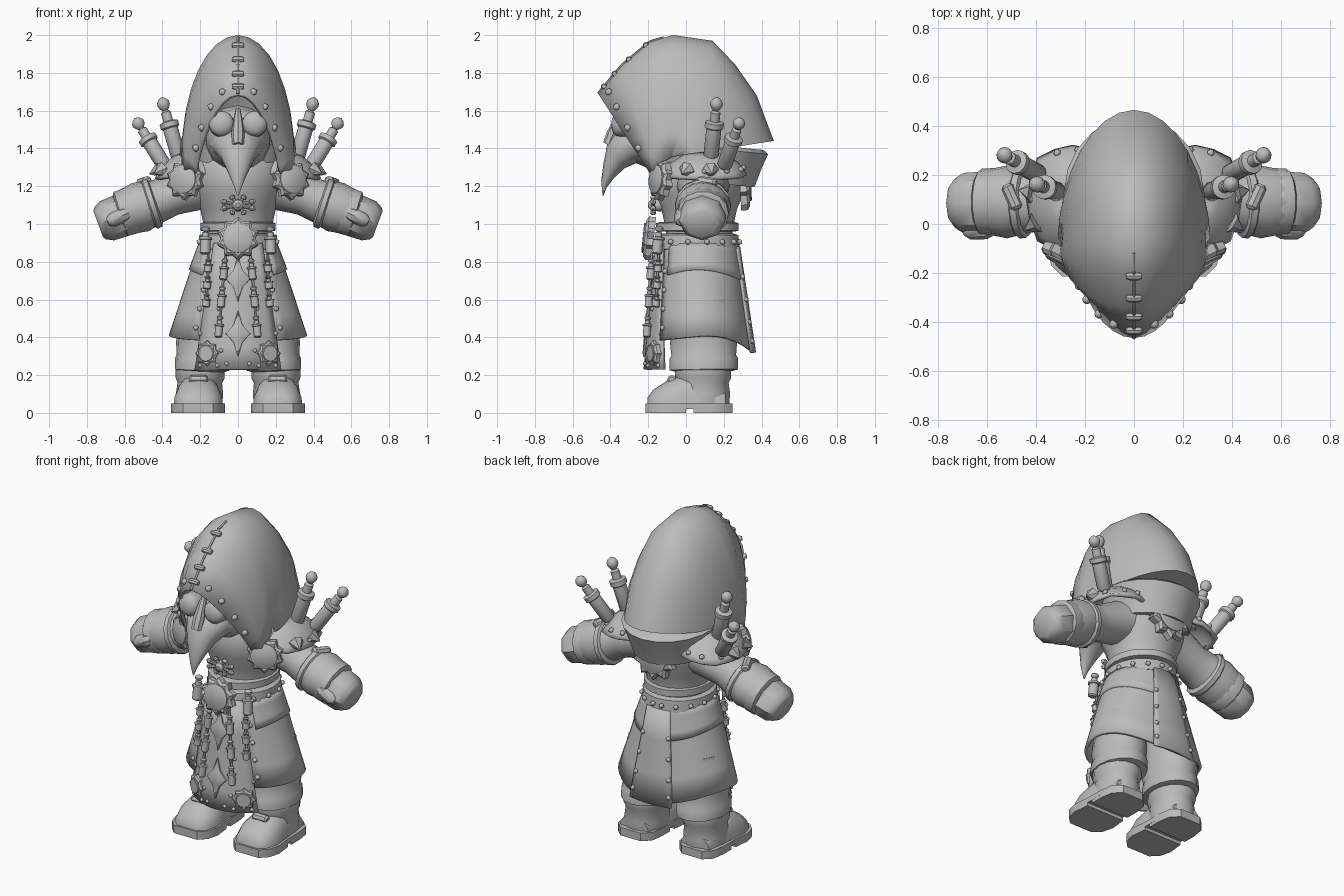
import bpy, bmesh
from math import sin, cos, pi, radians
from mathutils import Vector

if "Cube" in bpy.data.objects:
    bpy.data.objects.remove(bpy.data.objects["Cube"])

cloth = bpy.data.materials.new("plain grey")
cloth.use_nodes = True
cloth.diffuse_color = (0.5, 0.5, 0.5, 1)
cloth.node_tree.nodes["Principled BSDF"].inputs["Base Color"].default_value = (0.5, 0.5, 0.5, 1)
cloth.node_tree.nodes["Principled BSDF"].inputs["Roughness"].default_value = 0.8


def finish(name, bm, mirror=False, thick=0, angle=40):
    """Turn a bmesh into an object with smooth shading and sharp creases."""
    bmesh.ops.recalc_face_normals(bm, faces=bm.faces)
    for f in bm.faces:
        f.smooth = True
    for e in bm.edges:
        e.smooth = e.calc_face_angle(0) < radians(angle)
    me = bpy.data.meshes.new(name)
    bm.to_mesh(me)
    bm.free()
    me.materials.append(cloth)
    ob = bpy.data.objects.new(name, me)
    bpy.context.scene.collection.objects.link(ob)
    if thick:
        ob.modifiers.new("thickness", "SOLIDIFY").thickness = thick
    if mirror:
        ob.modifiers.new("mirror", "MIRROR").use_clip = False
    return ob


def skin(bm, rings, closed=True, caps=True):
    """Bridge rows of points into a surface."""
    rows = [[bm.verts.new(p) for p in ring] for ring in rings]
    n = len(rows[0])
    for a, b in zip(rows, rows[1:]):
        for i in range(n if closed else n - 1):
            j = (i + 1) % n
            bm.faces.new((a[i], a[j], b[j], b[i]))
    if closed and caps:
        bm.faces.new(rows[0])
        bm.faces.new(rows[-1])
    return rows


def turn(bm, p0, p1, prof, n=14, wide=1.0):
    """Turned shape along p0-p1; wide stretches it along y."""
    p0, p1 = Vector(p0), Vector(p1)
    d = (p1 - p0).normalized()
    u = Vector((0, 1, 0)) if abs(d.y) < 0.9 else Vector((0, 0, 1))
    u = (u - d * u.dot(d)).normalized()
    v = d.cross(u)
    skin(bm, [[p0.lerp(p1, t) + (u * cos(k * 2 * pi / n) * wide + v * sin(k * 2 * pi / n)) * max(r, 0.002)
               for k in range(n)] for t, r in prof])


def turned(name, p0, p1, prof, n=14, wide=1.0, mirror=False):
    bm = bmesh.new()
    turn(bm, p0, p1, prof, n, wide)
    return finish(name, bm, mirror)


def vial(bm, p0, p1, r):
    prof = ((0, .7), (.05, 1), (.5, 1), (.52, 1.25), (.6, 1.25), (.62, .65), (.76, .65), (.79, .35),
            (.82, .6), (.87, .82), (.92, .82), (.97, .55), (1, .1))
    turn(bm, p0, p1, [(t, k * r) for t, k in prof], 12)


def studs(name, points, r=0.016, mirror=True):
    bm = bmesh.new()
    for p in points:
        made = bmesh.ops.create_icosphere(bm, subdivisions=1, radius=r)
        bmesh.ops.translate(bm, verts=made["verts"], vec=p)
    finish(name, bm, mirror, angle=60)


def star(name, center, normal, points, outer, inner, depth, tall=1.0, mirror=False, disc=0):
    """Pointed plate facing along its normal, with an optional raised disc."""
    c, w = Vector(center), Vector(normal).normalized()
    up = (Vector((0, 0, 1)) - w * w.z).normalized()
    side = up.cross(w)
    ring = []
    for k in range(points * 2):
        a, r = k * pi / points, (inner if k % 2 else outer)
        ring.append(up * cos(a) * r * tall + side * sin(a) * r)
    bm = bmesh.new()
    skin(bm, [[c + p - w * depth for p in ring], [c + p for p in ring],
              [c + p * 0.85 + w * depth * 0.4 for p in ring]])
    if disc:
        turn(bm, c, c + w * depth * .7, ((0, disc), (.8, disc), (1, disc * .92)), 18)
    finish(name, bm, mirror)


# Hood: a fan of arches from the face opening round to the back hem
fan = ((-.465, 1.69, -.18, 1.25, .225, 1.35), (-.34, 1.84, -.17, 1.29, .285, 1.25),
       (-.19, 1.965, -.13, 1.33, .3, 1), (-.07, 2.0, -.1, 1.34, .3, .97),
       (.14, 1.97, -.08, 1.35, .295, .95), (.26, 1.845, -.07, 1.36, .3, .9),
       (.375, 1.68, -.06, 1.36, .31, 1), (.465, 1.44, -.05, 1.36, .31, 1.15))


def hood_pt(row, t):
    i = min(int(row), len(fan) - 2)
    y, z, qy, qz, w, p = (a + (b - a) * (row - i) for a, b in zip(fan[i], fan[i + 1]))
    f = max(cos(t * pi / 2), 0) ** p
    return Vector((w * sin(t * pi / 2), qy + (y - qy) * f, qz + (z - qz) * f))


bm = bmesh.new()
rows = skin(bm, [[hood_pt(r, k / 8) for k in range(-8, 9)] for r in range(len(fan))], closed=False)
bm.faces.new(rows[-1])
finish("hood", bm, thick=0.02, angle=50)
studs("hood_studs", [hood_pt(.3, t) for t in (.22, .4, .58, .74)], 0.021)
turned("mantle", (0, .11, 1.22), (0, .13, 1.42), ((0, .235), (.5, .26), (.9, .285), (1, .26)), 20, 1.08)
bm = bmesh.new()
for row in (.25, .7, 1.25, 1.85):
    p = hood_pt(row, 0)
    turn(bm, p - Vector((.032, 0, 0)), p + Vector((.032, 0, 0)), ((0, .012), (.2, .017), (.8, .017), (1, .012)), 8)
for a, b in ((0, 1), (1, 2), (2, 2.6)):
    turn(bm, hood_pt(a, 0), hood_pt(b, 0), ((0, .008), (1, .008)), 6)
finish("hood_stitches", bm)

# Mask: face, curved beak with a bridge, and round goggles
turned("mask", (0, -.02, 1.44), (0, -.32, 1.48), ((0, .18), (.5, .17), (.85, .14), (1, .08)))
bm = bmesh.new()
spine = ((-.2, 1.42, .155, .13), (-.31, 1.41, .13, .11), (-.37, 1.36, .092, .085),
         (-.41, 1.28, .055, .05), (-.435, 1.21, .025, .025), (-.44, 1.15, .004, .004))
skin(bm, [[(w * sin(k * pi / 6), y - cos(k * pi / 6) * h * .55, z + cos(k * pi / 6) * h * .75)
           for k in range(12)] for y, z, w, h in spine])
turn(bm, (0, -.33, 1.61), (0, -.41, 1.42), ((0, .012), (.3, .025), (.7, .035), (1, .03)), 8)
finish("beak", bm)
turned("goggles", (.085, -.27, 1.525), (.09, -.395, 1.535),
       ((0, .068), (.5, .068), (.75, .066), (.88, .055), (.96, .035), (1, .01)), 18, mirror=True)

# Torso and belts
turned("torso", (0, .07, .85), (0, .07, 1.42),
       ((0, .19), (.2, .175), (.4, .2), (.55, .235), (.7, .25), (.85, .23), (1, .15)), 20, 1.0)
turned("upper_belt", (0, .06, .96), (0, .06, 1.01),
       ((0, .18), (.1, .198), (.9, .198), (1, .18)), 24, 1.1)
turned("main_belt", (0, .06, .86), (0, .06, .95),
       ((0, .19), (.08, .212), (.9, .205), (1, .18)), 24, 1.06)
studs("belt_studs", [(.21 * sin(a), .06 - .226 * cos(a), .905) for a in (.9, 1.35, 1.8, 2.2, 2.6, 3.0)])


# Skirt: flared coat open at the front, with a hip drape above it
def skirt_pt(a, z, out=0):
    f = (.9 - z) / .5
    rx, ry = .205 + .165 * f + out, .21 + .055 * f + out
    return Vector((rx * sin(a), .06 + .02 * f - ry * cos(a), z))


def coat(name, top, hem, start, out, n=30):
    span = [start + (2 * pi - 2 * start) * k / n for k in range(n + 1)]
    bm = bmesh.new()
    skin(bm, [[skirt_pt(a, top + (hem(a) - top) * s, out * (.3 + .7 * s)) for a in span]
              for s in (0, .25, .5, .75, 1)], closed=False)
    finish(name, bm, thick=0.018)


def hem(a):
    return .41 - .08 * max(-cos(a), 0) ** 3 - .03 * max(cos(a), 0)


coat("coat_skirt", .9, hem, .6, 0)
coat("hip_drape", .9, lambda a: .73 - .03 * cos(a * 2), .8, .01)
studs("skirt_studs", [skirt_pt(.68, z) for z in (.45, .55, .65, .75)]
      + [skirt_pt(pi - .32, z, .014) for z in (.38, .48, .6, .72)])
bm = bmesh.new()
skin(bm, [[skirt_pt(pi + .36 * k / 4, z, .014) for k in range(-4, 5)] for z in (.88, .7, .5, .32)], closed=False)
finish("back_tail", bm, thick=0.015)


# Front panel with pointed ornaments and corner medallions
def panel_pt(x, z, out=0):
    f = (.9 - z) / .67
    return Vector((x, -.165 - .06 * f + 1.9 * x * x - out, z))


bm = bmesh.new()
skin(bm, [[panel_pt((.13 + .1 * (.9 - z) / .67) * k / 5, z) for k in range(-5, 6)]
          for z in (.9, .7, .5, .35, .23)], closed=False)
finish("front_panel", bm, thick=0.02)
for nm, z in (("upper_ornament", .71), ("lower_ornament", .42)):
    star(nm, panel_pt(0, z, .008), (0, -1, .08), 4, .065, .034, .014, 1.9)
star("panel_medallions", panel_pt(.165, .315, .012), (.45, -1, 0), 8, .068, .054, .022, mirror=True, disc=.044)
studs("panel_studs", [panel_pt(x, z) for x, z in ((.06, .26), (.11, .25), (.2, .25), (.09, .33), (.1, .55), (.2, .42))], .013)

# Sun emblems on belt, chest and back
star("belt_emblem", (0, -.205, .925), (0, -1, .1), 10, .115, .092, .035, disc=.08)
star("chest_emblems", (.285, -.145, 1.235), (.5, -1, .1), 10, .108, .088, .035, mirror=True, disc=.076)
star("back_emblem", (0, .32, 1.215), (0, 1, .05), 10, .142, .108, .035, disc=.095)
bm = bmesh.new()
for k in range(8):
    a = k * pi / 4 + .4
    q = Vector((cos(a) * .1, -.175, 1.1 + sin(a) * .055))
    turn(bm, (0, -.17, 1.1), q, ((0, .01), (.65, .009), (.7, .015), (.88, .015), (1, .004)), 8)
turn(bm, (0, -.13, 1.1), (0, -.2, 1.1), ((0, .035), (.8, .028), (1, .012)), 10)
finish("chest_burst", bm)

# Hanging bottles and their cords
bm = bmesh.new()
for x0, z0, x1, z1 in ((.065, .86, .105, .4), (.155, .84, .17, .56)):
    top, low = panel_pt(x0, z0, .02), panel_pt(x1, z1, .02)
    turn(bm, top, low, ((0, .008), (1, .008)), 6)
    for t in (1, .66, .34):
        vial(bm, top.lerp(low, t), top.lerp(low, t - .25), .02)
vial(bm, (.175, -.155, .84), (.17, -.14, .99), .028)
finish("hanging_bottles", bm, True)

# Shoulder capes with spikes, studs and bottles
bm = bmesh.new()
hub = Vector((.25, .1, 1.2))


def cape_pt(a, b, grow=1.0):
    p = Vector((.2 * sin(b) * cos(a), .235 * sin(b) * sin(a), .19 * cos(b))) * grow
    return hub + p + Vector((0, 0, -.1 * p.x))


skin(bm, [[cape_pt(k * pi / 8, b, 1.08 if b > 1.1 and k % 4 == 2 else 1) for k in range(16)]
          for b in (.15, .5, .85, 1.1, 1.25)], caps=False)
finish("shoulder_capes", bm, True, .02)
studs("cape_studs", [cape_pt(a, 1.05) for a in (-1.2, -.6, 0, .6, 1.2, 1.7)], .017)
bm = bmesh.new()
for k in (-.5, .15):
    turn(bm, cape_pt(k, 1.0), cape_pt(k, 1.18, 1.2), ((0, .045), (1, .002)), 6)
finish("cape_spikes", bm, True)
bm = bmesh.new()
vial(bm, (.31, .13, 1.34), (.405, .165, 1.67), .04)
vial(bm, (.385, .2, 1.3), (.545, .29, 1.56), .04)
finish("shoulder_bottles", bm, True)

# Arms, gauntlets and fists
turned("sleeves", (.18, .09, 1.21), (.6, .09, 1.06),
       ((0, .13), (.4, .105), (.6, .115), (.8, .135), (1, .12)), 16, 1.1, True)
turned("gauntlets", (.43, .09, 1.115), (.63, .09, 1.05),
       ((0, .11), (.06, .136), (.18, .138), (.24, .122), (.6, .12), (.66, .128), (.95, .126), (1, .11)), 14, 1.08, True)
bm = bmesh.new()
turn(bm, (.59, .085, 1.055), (.74, .085, 1.0), ((0, .105), (.15, .115), (.7, .11), (.93, .09), (1, .075)), 8, 1.12)
turn(bm, (.58, -.02, 1.06), (.69, -.03, 1.01), ((0, .03), (.2, .04), (.8, .036), (1, .02)), 8)
finish("fists", bm, True)
turned("arm_straps", (.475, .06, 1.23), (.52, .16, 1.215), ((0, .015), (.1, .026), (.9, .026), (1, .015)), 8, mirror=True)

# Trouser legs, boots and soles
turned("trouser_legs", (.19, .095, .22), (.18, .09, .6),
       ((0, .12), (.02, .145), (.18, .145), (.22, .137), (.4, .142), (.7, .13), (1, .12)), 16, 1.25, True)
turned("boot_shafts", (.205, .09, .04), (.2, .09, .24),
       ((0, .12), (.3, .125), (.6, .118), (.72, .13), (.92, .13), (1, .11)), 16, 1.15, True)
bm = bmesh.new()
foot = ((-.205, .07, .08), (-.17, .11, .125), (-.1, .132, .17), (-.02, .125, .205), (.08, .115, .22), (.21, .1, .12))
skin(bm, [[(.21 + w * cos(k * pi / 10), y, .03 + (h - .03) * sin(k * pi / 10) ** .8)
           for k in range(11)] for y, w, h in foot])
finish("boot_feet", bm, True)


def sole(name, low, spans):
    bm = bmesh.new()
    skin(bm, [[(.212 + s * w, y, z) for s, y, w in
               [(1, y, w) for y, w in spans] + [(-1, y, w) for y, w in reversed(spans)]] for z in (low, .05)])
    finish(name, bm, True)


sole("boot_soles", .02, ((-.215, .08), (-.17, .125), (-.1, .143), (0, .132), (.12, .13), (.2, .118), (.245, .07)))
sole("sole_treads", 0, ((-.215, .08), (-.17, .125), (-.1, .143), (0, .132)))
sole("boot_heels", 0, ((.04, .13), (.12, .13), (.2, .118), (.245, .07)))
turned("boot_buckles", (.16, -.075, .175), (.26, -.075, .175), ((0, .015), (.1, .025), (.9, .025), (1, .015)), 8, mirror=True)
